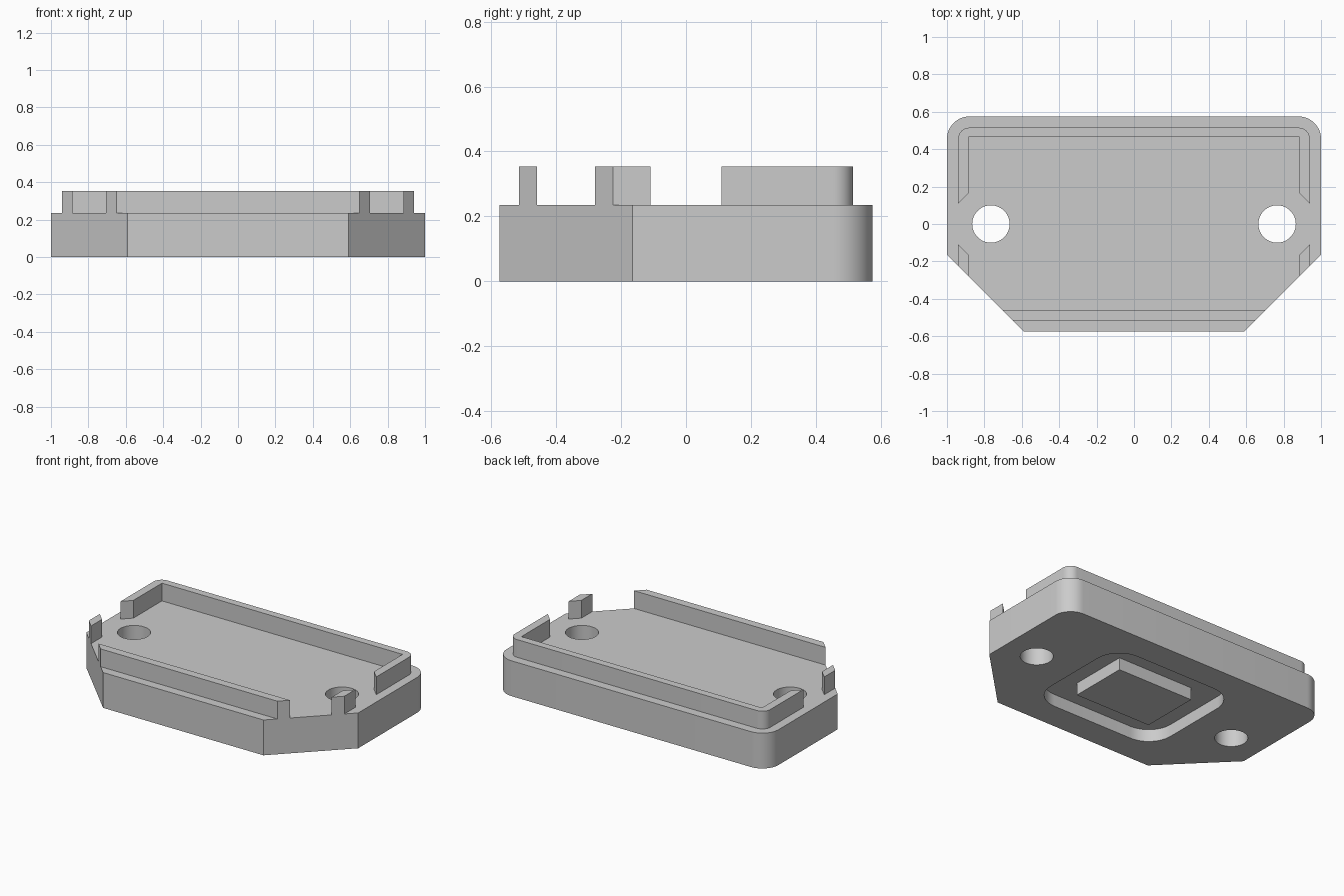
import bpy
import bmesh
from math import cos, sin, pi, radians

cube = bpy.data.objects.get("Cube")
if cube:
    bpy.data.objects.remove(cube, do_unlink=True)

# Main dimensions
BODY_TOP, RIM_TOP = 0.235, 0.353
HALF_Y = 0.575
RECESS = 0.082
HOLE_X, HOLE_R = 0.765, 0.1

grey = bpy.data.materials.new("plain_grey")
grey.use_nodes = True
grey.diffuse_color = (0.6, 0.6, 0.6, 1)
grey.node_tree.nodes["Principled BSDF"].inputs["Base Color"].default_value = (0.6, 0.6, 0.6, 1)


def arc(cx, cy, r, start, sweep=90, steps=12):
    """Points on a circular arc, angles in degrees."""
    return [(cx + r * cos(radians(start + sweep * i / steps)),
             cy + r * sin(radians(start + sweep * i / steps))) for i in range(steps + 1)]


def prism(name, outline, z0, z1):
    """Extrude a closed outline from z0 to z1."""
    bm = bmesh.new()
    base = bm.faces.new([bm.verts.new((x, y, z0)) for x, y in outline])
    top = bmesh.ops.extrude_face_region(bm, geom=[base])
    verts = [v for v in top["geom"] if isinstance(v, bmesh.types.BMVert)]
    bmesh.ops.translate(bm, verts=verts, vec=(0, 0, z1 - z0))
    bmesh.ops.recalc_face_normals(bm, faces=bm.faces)
    mesh = bpy.data.meshes.new(name)
    bm.to_mesh(mesh)
    bm.free()
    mesh.materials.append(grey)
    obj = bpy.data.objects.new(name, mesh)
    bpy.context.collection.objects.link(obj)
    return obj


def activate(obj):
    bpy.ops.object.select_all(action='DESELECT')
    obj.select_set(True)
    bpy.context.view_layer.objects.active = obj


def cut(obj, cutter):
    cutter.hide_render = True
    mod = obj.modifiers.new("cut", 'BOOLEAN')
    mod.operation = 'DIFFERENCE'
    mod.solver = 'EXACT'
    mod.object = cutter
    activate(obj)
    bpy.ops.object.modifier_apply(modifier=mod.name)
    bpy.data.objects.remove(cutter, do_unlink=True)


def smooth(obj):
    activate(obj)
    bpy.ops.object.shade_smooth_by_angle(angle=radians(30))


def mirrored(points):
    return [(-x, y) for x, y in reversed(points)]


# Body plate: chamfered front corners, rounded back corners
corner = 0.12
right_half = [(0.59, -HALF_Y), (1, -0.165)] + arc(1 - corner, HALF_Y - corner, corner, 0)
body = prism("body_plate", right_half + mirrored(right_half), 0, BODY_TOP)

# Two screw holes through the plate
for side in (-1, 1):
    cut(body, prism("hole_cutter", arc(side * HOLE_X, 0, HOLE_R, 0, 360, 48)[:-1], -0.1, 0.5))

# Rounded recess in the underside
rx, ry, rr = 0.47, 0.39, 0.17
recess_half = arc(rx - rr, rr - ry, rr, -90) + arc(rx - rr, ry - rr, rr, 0)
cut(body, prism("recess_cutter", recess_half + mirrored(recess_half), -0.1, RECESS))
smooth(body)

# Rectangular pad standing in the recess, flush with the underside
px, py = 0.282, 0.2
prism("underside_pad", [(-px, -py), (px, -py), (px, py), (-px, py)], 0, RECESS)

# Back rim: U-shaped wall, rounded outside and square inside, mitred ends
out_x, in_x, out_y, in_y = 0.94, 0.885, 0.515, 0.465
outer = [(out_x, 0.11)] + arc(out_x - 0.06, out_y - 0.06, 0.06, 0)
inner = [(in_x, in_y), (in_x, 0.165)]
u_wall = outer + mirrored(outer) + mirrored(inner) + inner
smooth(prism("back_rim", u_wall, BODY_TOP, RIM_TOP))

# Short side posts, trimmed by the front chamfer
post = [(out_x, -0.11), (in_x, -0.165), (in_x, -0.28), (out_x, -0.225)]
prism("left_post", post, BODY_TOP, RIM_TOP)
prism("right_post", mirrored(post), BODY_TOP, RIM_TOP)

# Front rim bar, ends flush with the chamfers
bar = [(0.65, -0.515), (0.705, -0.46)]
prism("front_rim", bar + mirrored(bar), BODY_TOP, RIM_TOP)
